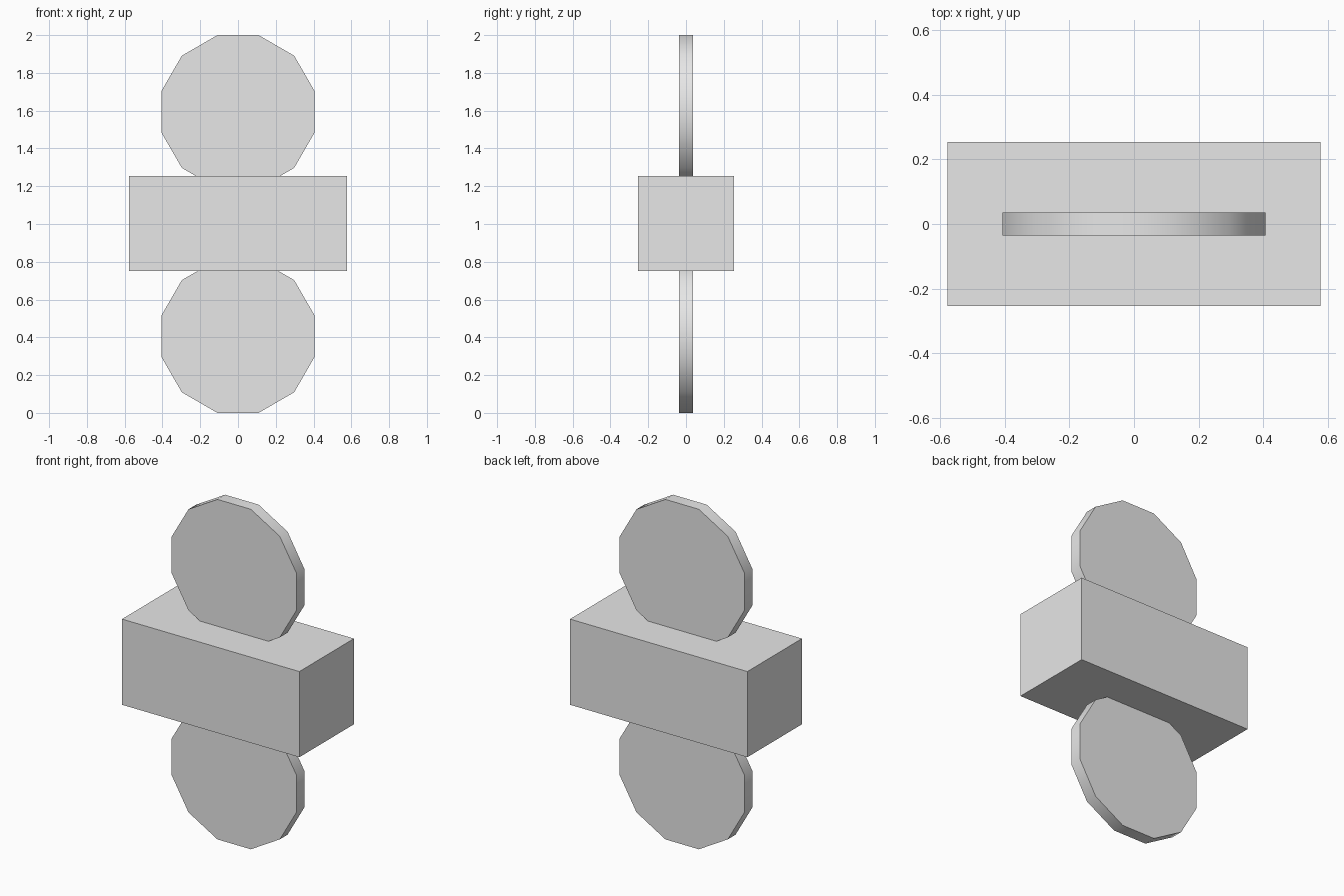
import bpy
import math

if "Cube" in bpy.data.objects:
    bpy.data.objects.remove(bpy.data.objects["Cube"])

grey = bpy.data.materials.new("light grey")
grey.diffuse_color = (0.8, 0.8, 0.8, 1)
grey.use_nodes = True
grey.node_tree.nodes["Principled BSDF"].inputs["Base Color"].default_value = grey.diffuse_color

APOTHEM = 0.406                       # centre to flat side of a disc
RADIUS = APOTHEM / math.cos(math.pi / 12)


def finish(name):
    obj = bpy.context.object
    obj.name = name
    obj.data.materials.append(grey)
    return obj


def disc(name, z):
    """Thin upright twelve-sided disc, resting on a flat side."""
    bpy.ops.mesh.primitive_cylinder_add(vertices=12, radius=RADIUS, depth=0.072)
    obj = finish(name)
    obj.rotation_euler = (math.pi / 2, 0, 0)
    obj.location.z = z
    # turn by half a side so that flats face down, up and sideways
    for v in obj.data.vertices:
        a = math.atan2(v.co.y, v.co.x) + math.pi / 12
        v.co.x, v.co.y = RADIUS * math.cos(a), RADIUS * math.sin(a)
    bpy.ops.object.shade_smooth_by_angle(angle=math.radians(31))


# Central block
bpy.ops.mesh.primitive_cube_add(size=1, location=(0, 0, 1.002))
block = finish("block")
block.scale = (1.154, 0.508, 0.504)

# Discs below and above the block, partly sunk into it
disc("lower_disc", APOTHEM)
disc("upper_disc", 2 - APOTHEM)
